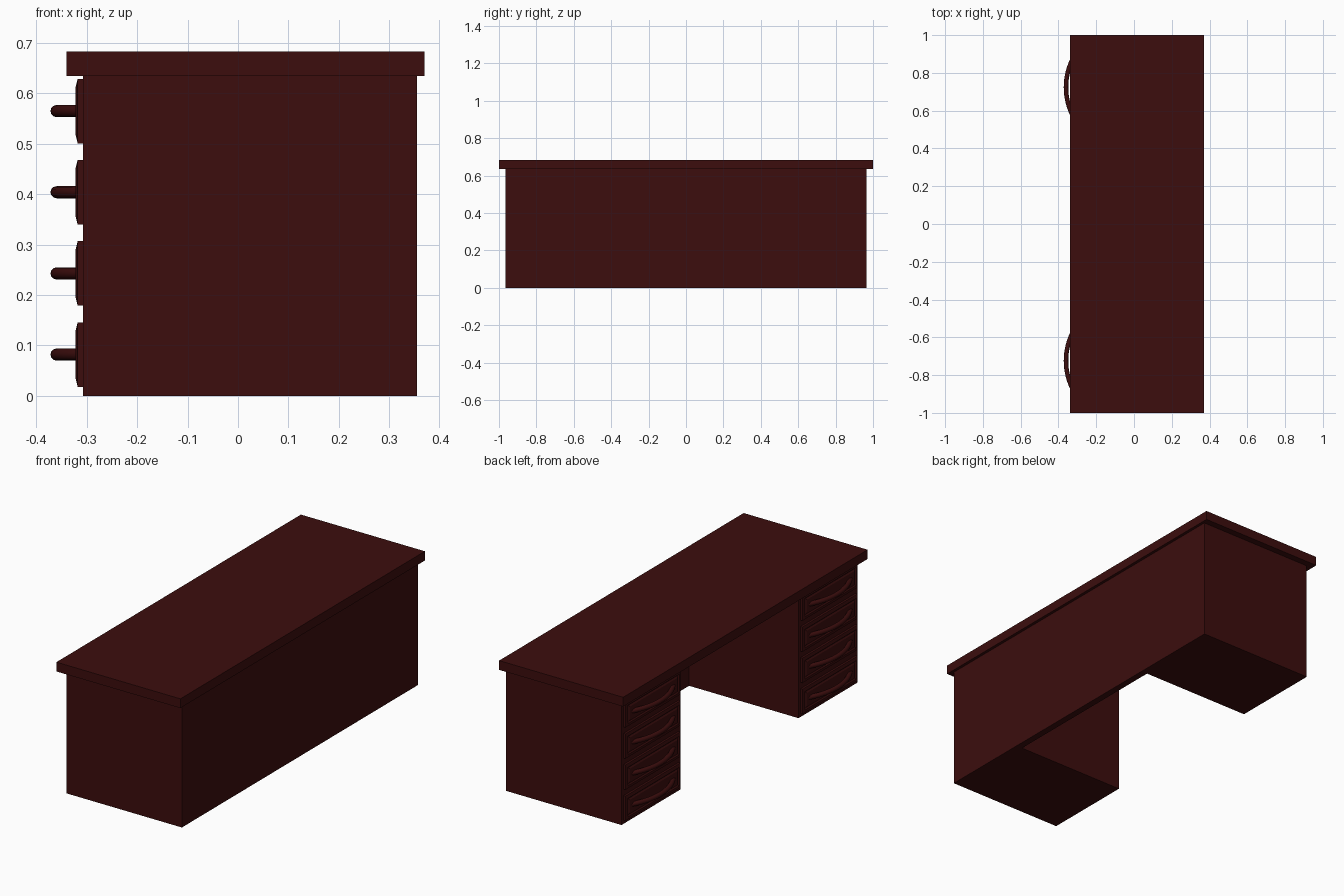
import bpy, bmesh, math

if "Cube" in bpy.data.objects:
    bpy.data.objects.remove(bpy.data.objects["Cube"])

wood = bpy.data.materials.new("dark mahogany")
wood.diffuse_color = (0.045, 0.004, 0.004, 1)
wood.use_nodes = True
wood.node_tree.nodes["Principled BSDF"].inputs["Base Color"].default_value = wood.diffuse_color


def finish(name, bm):
    bmesh.ops.recalc_face_normals(bm, faces=bm.faces)
    me = bpy.data.meshes.new(name)
    bm.to_mesh(me)
    bm.free()
    me.materials.append(wood)
    ob = bpy.data.objects.new(name, me)
    bpy.context.collection.objects.link(ob)
    return ob


def box(name, x0, x1, y0, y1, z0, z1):
    bm = bmesh.new()
    bmesh.ops.create_cube(bm, size=1)
    for v in bm.verts:
        v.co = (x1 if v.co.x > 0 else x0, y1 if v.co.y > 0 else y0, z1 if v.co.z > 0 else z0)
    return finish(name, bm)


def drawer_front(name, yc, zc):
    # raised panel: stacked rings (x, half width, half height), chamfered edge and groove
    rings = [(-0.306, 0.225, 0.064), (-0.318, 0.225, 0.064), (-0.322, 0.209, 0.048),
             (-0.317, 0.203, 0.042), (-0.322, 0.195, 0.034)]
    bm = bmesh.new()
    loops = [[bm.verts.new((x, yc + sy * w, zc + sz * h))
              for sy, sz in ((-1, -1), (1, -1), (1, 1), (-1, 1))] for x, w, h in rings]
    for a, b in zip(loops, loops[1:]):
        for i in range(4):
            j = (i + 1) % 4
            bm.faces.new((a[i], a[j], b[j], b[i]))
    bm.faces.new(loops[0])
    bm.faces.new(loops[-1])
    finish(name, bm)


def handle(name, yc, zc):
    # bowed bar swept along a circular arc
    R, half, n, m = 0.345, 0.56, 24, 12
    bm = bmesh.new()
    loops = []
    for i in range(n + 1):
        t = -half + 2 * half * i / n
        ring = []
        for k in range(m):
            a = 2 * math.pi * k / m
            r = R - 0.012 + 0.012 * math.cos(a)
            ring.append(bm.verts.new((-0.372 + R - r * math.cos(t), yc + r * math.sin(t),
                                      zc + 0.012 * math.sin(a))))
        loops.append(ring)
    for a, b in zip(loops, loops[1:]):
        for i in range(m):
            j = (i + 1) % m
            bm.faces.new((a[i], a[j], b[j], b[i])).smooth = True
    bm.faces.new(loops[0])
    bm.faces.new(loops[-1])
    finish(name, bm)


# carcass
box("desk_top", -0.34, 0.37, -1, 1, 0.635, 0.683)
box("back_panel", 0.32, 0.355, -0.482, 0.482, 0, 0.635)
for side, s in (("left", 1), ("right", -1)):
    y0, y1 = sorted((s * 0.482, s * 0.966))
    box(side + "_pedestal", -0.307, 0.355, y0, y1, 0, 0.635)
    # four drawers per pedestal
    for i in range(4):
        zc = 0.082 + 0.161 * i
        drawer_front(f"{side}_drawer_front_{i + 1}", s * 0.724, zc)
        handle(f"{side}_drawer_handle_{i + 1}", s * 0.724, zc)
